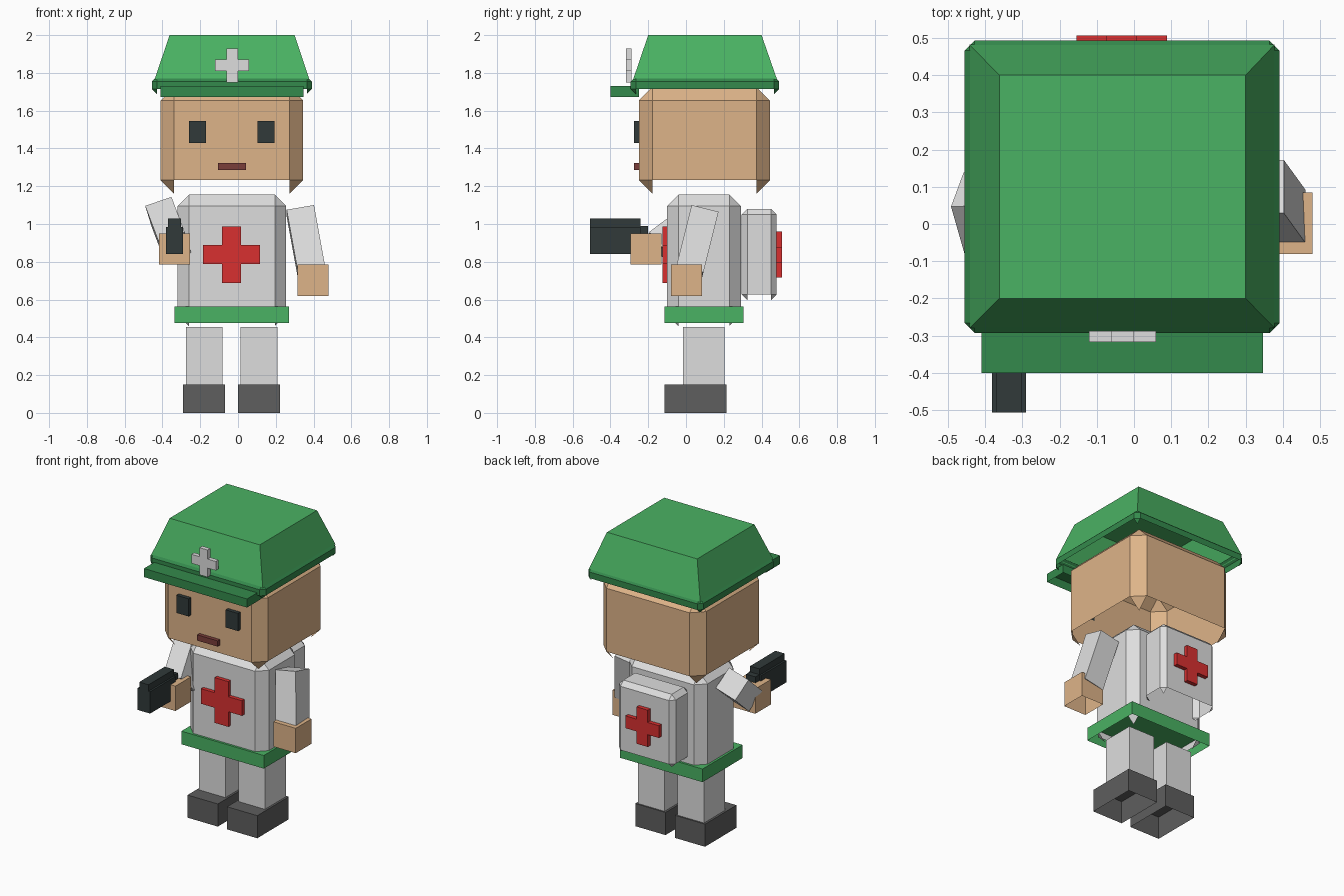
import bpy, bmesh
from mathutils import Vector, Matrix

old = bpy.data.objects.get("Cube")
if old:
    bpy.data.objects.remove(old, do_unlink=True)


def material(name, r, g, b):
    """Flat material from 0-255 display values."""
    lin = [((c / 255 + 0.055) / 1.055) ** 2.4 for c in (r, g, b)] + [1.0]
    m = bpy.data.materials.new(name)
    m.use_nodes = True
    m.diffuse_color = lin
    bsdf = next(n for n in m.node_tree.nodes if n.type == 'BSDF_PRINCIPLED')
    bsdf.inputs["Base Color"].default_value = lin
    return m


GREEN = material("bright green", 74, 178, 99)
DARK_GREEN = material("dark green", 52, 138, 76)
SKIN = material("tan skin", 222, 180, 137)
WHITE = material("off white", 222, 222, 222)
RED = material("red", 216, 48, 48)
SHOE = material("dark grey", 94, 94, 94)
BLACK = material("charcoal", 49, 58, 58)
MOUTH = material("brown red", 122, 61, 58)


def finish(bm, name, mat):
    mesh = bpy.data.meshes.new(name)
    bm.to_mesh(mesh)
    bm.free()
    mesh.materials.append(mat)
    obj = bpy.data.objects.new(name, mesh)
    bpy.context.collection.objects.link(obj)
    return obj


def box(name, mat, x, y, z, bevel=0, open_bottom=True, open_top=False, top=None):
    """Box from ranges; optional chamfer, open ends and top rectangle (x, y)."""
    bm = bmesh.new()
    bmesh.ops.create_cube(bm, size=1)
    for v in bm.verts:
        tx, ty = top if top and v.co.z > 0 else (x, y)
        v.co = [r[0] if c < 0 else r[1] for c, r in zip(v.co, (tx, ty, z))]
    if bevel:
        bmesh.ops.bevel(bm, geom=bm.edges[:], offset=bevel, segments=1,
                        affect='EDGES', profile=0.5)
    bm.normal_update()
    # open shells keep only their small corner triangles underneath
    gone = [f for f in bm.faces if len(f.verts) == 4 and
            ((open_bottom and f.normal.z < -0.5) or
             (open_top and f.normal.z > 0.9))]
    bmesh.ops.delete(bm, geom=gone, context='FACES')
    return finish(bm, name, mat)


def cross(name, mat, cx, cz, half, y):
    """Extruded plus sign facing along y."""
    t = half / 3
    quarter = [(half, -t), (half, t), (t, t)]
    pts = []
    for _ in range(4):
        pts += quarter
        quarter = [(-b, a) for a, b in quarter]
    bm = bmesh.new()
    face = bm.faces.new([bm.verts.new((cx + a, y[0], cz + b)) for a, b in pts])
    out = bmesh.ops.extrude_face_region(bm, geom=[face], use_keep_orig=True)
    for v in out["geom"]:
        if isinstance(v, bmesh.types.BMVert):
            v.co.y = y[1]
    bmesh.ops.recalc_face_normals(bm, faces=bm.faces[:])
    return finish(bm, name, mat)


def limb(name, mat, start, end, side, width):
    """Square bar between two points, its width aligned to side."""
    a, b = Vector(start), Vector(end)
    z = (a - b).normalized()
    s = Vector(side)
    x = (s - z * s.dot(z)).normalized()
    y = z.cross(x)
    rot = Matrix((x, y, z)).transposed().to_4x4()
    size = Matrix.Diagonal((width, width, (a - b).length, 1))
    bm = bmesh.new()
    bmesh.ops.create_cube(bm, size=1, matrix=Matrix.Translation((a + b) / 2) @ rot @ size)
    return finish(bm, name, mat)


# Legs and shoes
for side, x0 in (("right", -0.29), ("left", 0.0)):
    box(side + "_shoe", SHOE, (x0, x0 + 0.222), (-0.115, 0.215), (0, 0.15))
    box(side + "_leg", WHITE, (x0 + 0.014, x0 + 0.208), (-0.015, 0.205), (0.15, 0.455))

# Torso, belt and backpack
box("torso", WHITE, (-0.32, 0.255), (-0.10, 0.29), (0.46, 1.155), 0.06)
box("belt", GREEN, (-0.335, 0.27), (-0.115, 0.305), (0.475, 0.562))
box("backpack", WHITE, (-0.24, 0.175), (0.295, 0.48), (0.597, 1.08), 0.03)
cross("chest_cross", RED, -0.034, 0.838, 0.15, (-0.125, -0.10))
cross("backpack_cross", RED, -0.033, 0.838, 0.122, (0.48, 0.507))

# Head and face
box("head", SKIN, (-0.41, 0.345), (-0.25, 0.445), (1.16, 1.725), 0.072)
for side, x0 in (("right", -0.26), ("left", 0.102)):
    box(side + "_eye", BLACK, (x0, x0 + 0.09), (-0.275, -0.25), (1.428, 1.545))
box("mouth", MOUTH, (-0.107, 0.043), (-0.275, -0.25), (1.285, 1.323))

# Helmet with band, visor and badge
box("helmet", GREEN, (-0.442, 0.378), (-0.28, 0.482), (1.765, 2.0),
    top=((-0.362, 0.3), (-0.2, 0.4)))
box("helmet_band", DARK_GREEN, (-0.455, 0.391), (-0.293, 0.493), (1.687, 1.782),
    0.027, open_top=True)
box("visor", DARK_GREEN, (-0.41, 0.346), (-0.40, -0.25), (1.673, 1.73))
cross("helmet_cross", WHITE, -0.031, 1.84, 0.09, (-0.317, -0.288))

# Arms and hands
limb("left_arm", WHITE, (0.33, 0.098, 1.07), (0.388, 0.018, 0.75), (1, 0, 0), 0.147)
box("left_hand", SKIN, (0.315, 0.48), (-0.08, 0.085), (0.62, 0.785))
limb("right_arm", WHITE, (-0.405, 0.095, 1.065), (-0.335, -0.15, 0.88), (1, 0, 0.31), 0.147)
box("right_hand", SKIN, (-0.418, -0.254), (-0.293, -0.13), (0.785, 0.95))

# Sidearm
box("sidearm_body", BLACK, (-0.382, -0.29), (-0.507, -0.24), (0.84, 0.985))
box("sidearm_slide", BLACK, (-0.37, -0.302), (-0.507, -0.24), (0.985, 1.028))
box("sidearm_grip", BLACK, (-0.37, -0.302), (-0.24, -0.2), (0.84, 0.99))
